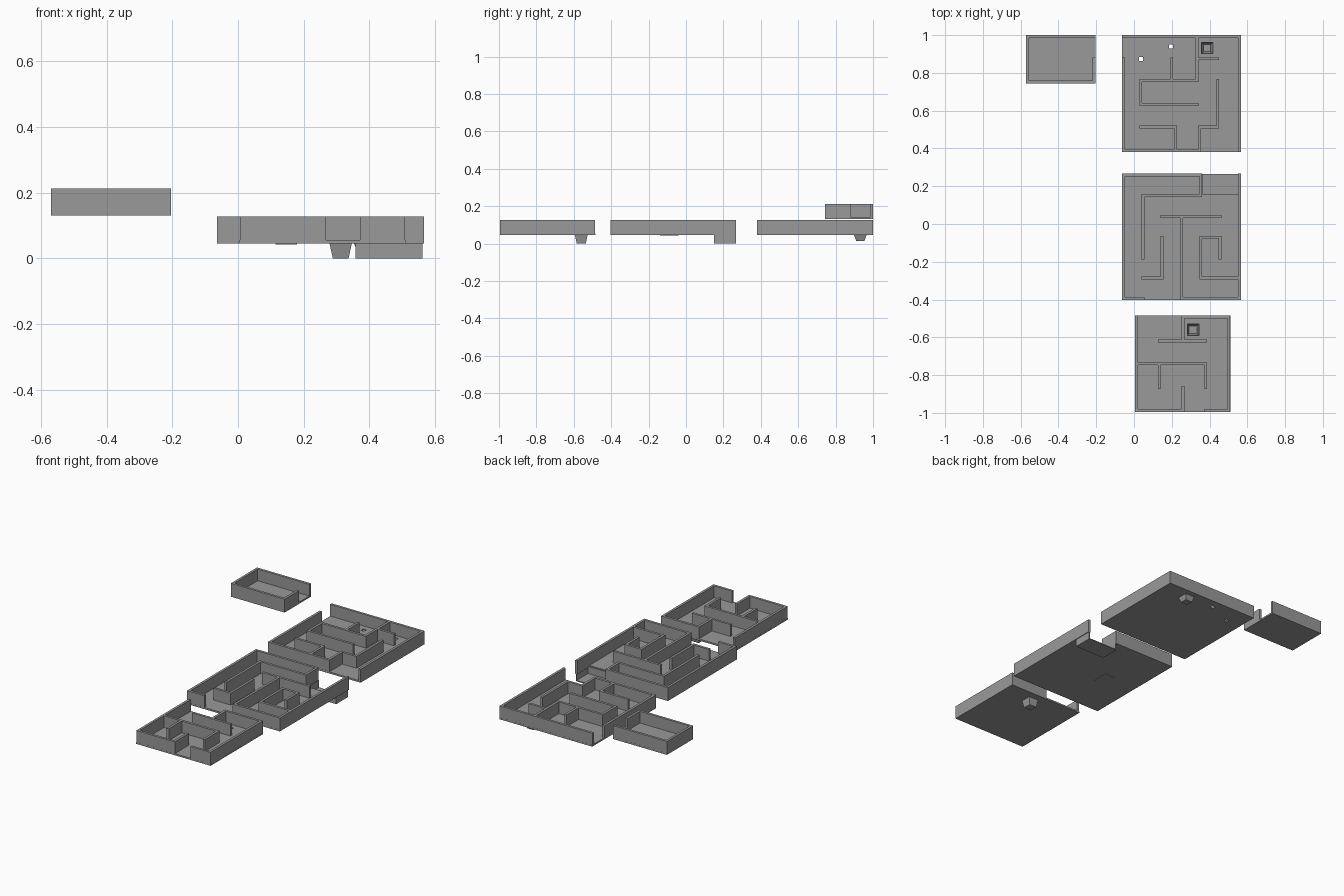
import bpy
import bmesh
from math import pi, sqrt
from mathutils import Matrix, Vector

cube = bpy.data.objects.get("Cube")
if cube:
    bpy.data.objects.remove(cube, do_unlink=True)

WALL = 0.015      # wall thickness
FLOOR = 0.01      # floor thickness
BASE = 0.045      # underside of the rooms
TOP = 0.127       # top of the room walls

grey = bpy.data.materials.new("plain_grey")
grey.use_nodes = True
colour = (0.32, 0.32, 0.32, 1)
grey.diffuse_color = colour
grey.node_tree.nodes["Principled BSDF"].inputs["Base Color"].default_value = colour


def finish(bm, name):
    mesh = bpy.data.meshes.new(name)
    bm.to_mesh(mesh)
    bm.free()
    mesh.materials.append(grey)
    obj = bpy.data.objects.new(name, mesh)
    bpy.context.collection.objects.link(obj)
    return obj


def add_box(bm, low, high):
    low, high = Vector(low), Vector(high)
    place = Matrix.Translation((low + high) / 2) @ Matrix.Diagonal((high - low).to_4d())
    bmesh.ops.create_cube(bm, size=1, matrix=place)


def floor(name, low, high, z, holes=()):
    """Thin slab with rectangular openings given as (x0, y0, x1, y1)."""
    bm = bmesh.new()
    add_box(bm, (*low, z), (*high, z + FLOOR))
    obj = finish(bm, name)
    for x0, y0, x1, y1 in holes:
        bm = bmesh.new()
        add_box(bm, (x0, y0, z - FLOOR), (x1, y1, z + 2 * FLOOR))
        cutter = finish(bm, "opening_cutter")
        cutter.hide_render = True
        cut = obj.modifiers.new("opening", 'BOOLEAN')
        cut.operation = 'DIFFERENCE'
        cut.object = cutter
        cut.solver = 'EXACT'
        evaluated = obj.evaluated_get(bpy.context.evaluated_depsgraph_get())
        mesh = bpy.data.meshes.new_from_object(evaluated)
        obj.modifiers.clear()
        obj.data = mesh
        bpy.data.objects.remove(cutter, do_unlink=True)
    return obj


def walls(name, columns, rows, paths, low, high):
    """Walls along paths of grid points: letter = column, digit = row from the back."""
    bm = bmesh.new()
    half = Vector((WALL / 2, WALL / 2))
    for path in paths:
        points = [Vector((columns["abcdefgh".index(p[0])], rows[int(p[1])]))
                  for p in path.split()]
        for a, b in zip(points, points[1:]):
            start = Vector(map(min, a, b)) - half
            end = Vector(map(max, a, b)) + half
            add_box(bm, (*start, low), (*end, high))
    return finish(bm, name)


def cup(name, x, y, bottom, wide, narrow):
    """Square tapered cup hanging below a floor opening."""
    bm = bmesh.new()
    depth = BASE + FLOOR / 2 - bottom
    place = Matrix.Translation((x, y, bottom + depth / 2)) @ Matrix.Rotation(pi / 4, 4, 'Z')
    bmesh.ops.create_cone(bm, cap_ends=True, segments=4, radius1=narrow * sqrt(2),
                          radius2=wide * sqrt(2), depth=depth, matrix=place)
    lid = max(bm.faces, key=lambda f: f.calc_center_median().z)
    bmesh.ops.delete(bm, geom=[lid], context='FACES_ONLY')
    obj = finish(bm, name)
    shell = obj.modifiers.new("thickness", 'SOLIDIFY')
    shell.thickness = 0.006
    shell.offset = -1
    return obj


def square(x, y, half):
    return (x - half, y - half, x + half, y + half)


# Back room
back_cup = (0.387, 0.932)
floor("back_room_floor", (-0.063, 0.38), (0.566, 1), BASE,
      [square(*back_cup, 0.03), square(0.196, 0.94, 0.011), square(0.037, 0.873, 0.011)])
walls("back_room_walls",
      [-0.056, 0.036, 0.2, 0.22, 0.334, 0.347, 0.443, 0.559],
      [0.992, 0.875, 0.76, 0.633, 0.513, 0.388],
      ["a1 a5 f5", "a0 h0 h5",            # outside, with two doorways
       "e0 e2 b2 b3 e3", "e1 g1", "c1 c2",
       "g2 g4 f4 f5", "b4 d4 d5"], BASE, TOP)
cup("back_room_cup", *back_cup, 0.014, 0.035, 0.022)

# Middle room
tray_low, tray_high = (0.358, 0.15), (0.562, 0.266)
floor("middle_room_floor", (-0.063, -0.403), (0.566, 0.266), BASE,
      [(*tray_low, tray_high[0] - WALL / 2, tray_high[1] + WALL)])
walls("middle_room_walls",
      [-0.056, 0.047, 0.148, 0.253, 0.353, 0.455, 0.559],
      [0.259, 0.15, 0.04, -0.07, -0.18, -0.285, -0.395],
      ["b6 a6 a0 e0 e1 b1 b4", "d6 g6 g0",  # outside, with two doorways
       "c2 f2", "d2 d6", "c3 c5 b5",
       "f4 f3 e3 e5 g5"], BASE, TOP)

# Sunken landing tray at the back corner, open to the back
bm = bmesh.new()
rim = BASE + FLOOR / 2
thin = 0.006
add_box(bm, (*tray_low, 0), (*tray_high, thin))
add_box(bm, (*tray_low, 0), (tray_low[0] + thin, tray_high[1], rim))
add_box(bm, (tray_high[0] - thin, tray_low[1], 0), (*tray_high, rim))
add_box(bm, (*tray_low, 0), (tray_high[0], tray_low[1] + thin, rim))
finish(bm, "landing_tray")

# Shallow pad under the middle room
bm = bmesh.new()
add_box(bm, (0.115, -0.14, BASE - 0.003), (0.18, -0.04, BASE))
finish(bm, "underside_pad")

# Front room
front_cup = (0.313, -0.56)
floor("front_room_floor", (0.005, -0.995), (0.51, -0.485), BASE, [square(*front_cup, 0.03)])
walls("front_room_walls",
      [0.013, 0.134, 0.26, 0.38, 0.502],
      [-0.493, -0.62, -0.74, -0.865, -0.987],
      ["a0 a4 c4 c3", "d4 e4 e0 c0 c1",     # outside, with two doorways
       "b1 d1", "a2 d2 d3", "b2 b3"], BASE, TOP)
cup("front_room_cup", *front_cup, 0, 0.035, 0.024)

# Raised side room
floor("side_room_floor", (-0.57, 0.745), (-0.205, 1), 0.13)
walls("side_room_walls", [-0.563, -0.212], [0.992, 0.875, 0.752],
      ["b0 a0 a2 b2 b1"], 0.13, 0.212)
